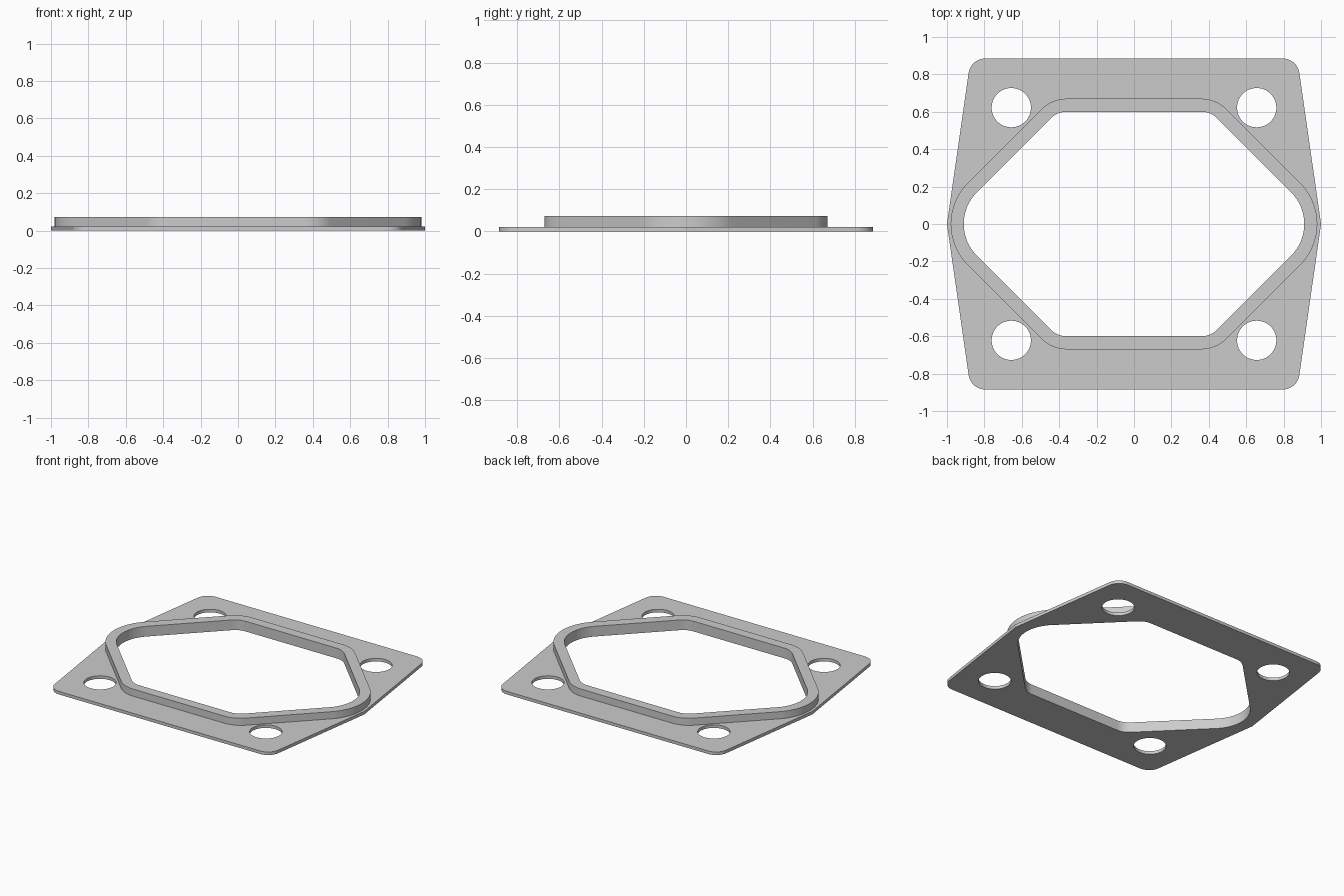
import bpy
import bmesh
from math import cos, sin, pi, radians, atan2

cube = bpy.data.objects.get("Cube")
if cube:
    bpy.data.objects.remove(cube, do_unlink=True)

# Single grey material
GREY = (0.6, 0.6, 0.6, 1.0)
grey = bpy.data.materials.new("plain grey")
grey.use_nodes = True
grey.diffuse_color = GREY
grey.node_tree.nodes["Principled BSDF"].inputs["Base Color"].default_value = GREY


def arc(cx, cy, r, start, end, steps):
    angles = [start + (end - start) * i / steps for i in range(steps + 1)]
    return [(cx + r * cos(a), cy + r * sin(a)) for a in angles]


def circle(cx, cy, r, steps=64):
    return arc(cx, cy, r, 0, 2 * pi, steps)[:-1]


def mirror_quarter(quarter):
    """Closed loop from a quarter outline running from +x to +y."""
    half = quarter + [(-x, y) for x, y in reversed(quarter)]
    return half + [(-x, -y) for x, y in half[1:-1]]


def hexagon_loop(offset):
    """Six-sided opening with rounded corners, grown by an offset."""
    return mirror_quarter(arc(0.67, 0, 0.24 + offset, 0, pi / 4, 12)
                          + arc(0.36, 0.48, 0.12 + offset, pi / 4, pi / 2, 10))


def flat_part(name, loops, bottom, top):
    """Fill an outline with its holes and extrude it upwards."""
    bm = bmesh.new()
    for loop in loops:
        verts = [bm.verts.new((x, y, bottom)) for x, y in loop]
        for a, b in zip(verts, verts[1:] + verts[:1]):
            bm.edges.new((a, b))
    bmesh.ops.triangle_fill(bm, edges=bm.edges[:], use_beauty=True, normal=(0, 0, 1))
    grown = bmesh.ops.extrude_face_region(bm, geom=bm.faces[:], use_keep_orig=True)
    moved = [v for v in grown["geom"] if isinstance(v, bmesh.types.BMVert)]
    bmesh.ops.translate(bm, verts=moved, vec=(0, 0, top - bottom))
    bmesh.ops.recalc_face_normals(bm, faces=bm.faces[:])
    mesh = bpy.data.meshes.new(name)
    bm.to_mesh(mesh)
    bm.free()
    mesh.materials.append(grey)
    obj = bpy.data.objects.new(name, mesh)
    bpy.context.collection.objects.link(obj)
    bpy.ops.object.select_all(action="DESELECT")
    obj.select_set(True)
    bpy.context.view_layer.objects.active = obj
    bpy.ops.object.shade_smooth_by_angle(angle=radians(12))
    return obj


PLATE_TOP = 0.022
RIM_TOP = 0.073

# Base plate: tapered outline with rounded corners, opening and bolt holes
side_angle = atan2(0.116, 0.808)
plate_outline = mirror_quarter([(1, 0)] + arc(0.795, 0.795, 0.09, side_angle, pi / 2, 14))
bolt_holes = [circle(sx * 0.656, sy * 0.622, 0.105) for sx in (-1, 1) for sy in (-1, 1)]
flat_part("base_plate", [plate_outline, hexagon_loop(0)] + bolt_holes, 0, PLATE_TOP)

# Raised rim around the opening
flat_part("raised_rim", [hexagon_loop(0.07), hexagon_loop(0)], PLATE_TOP, RIM_TOP)
